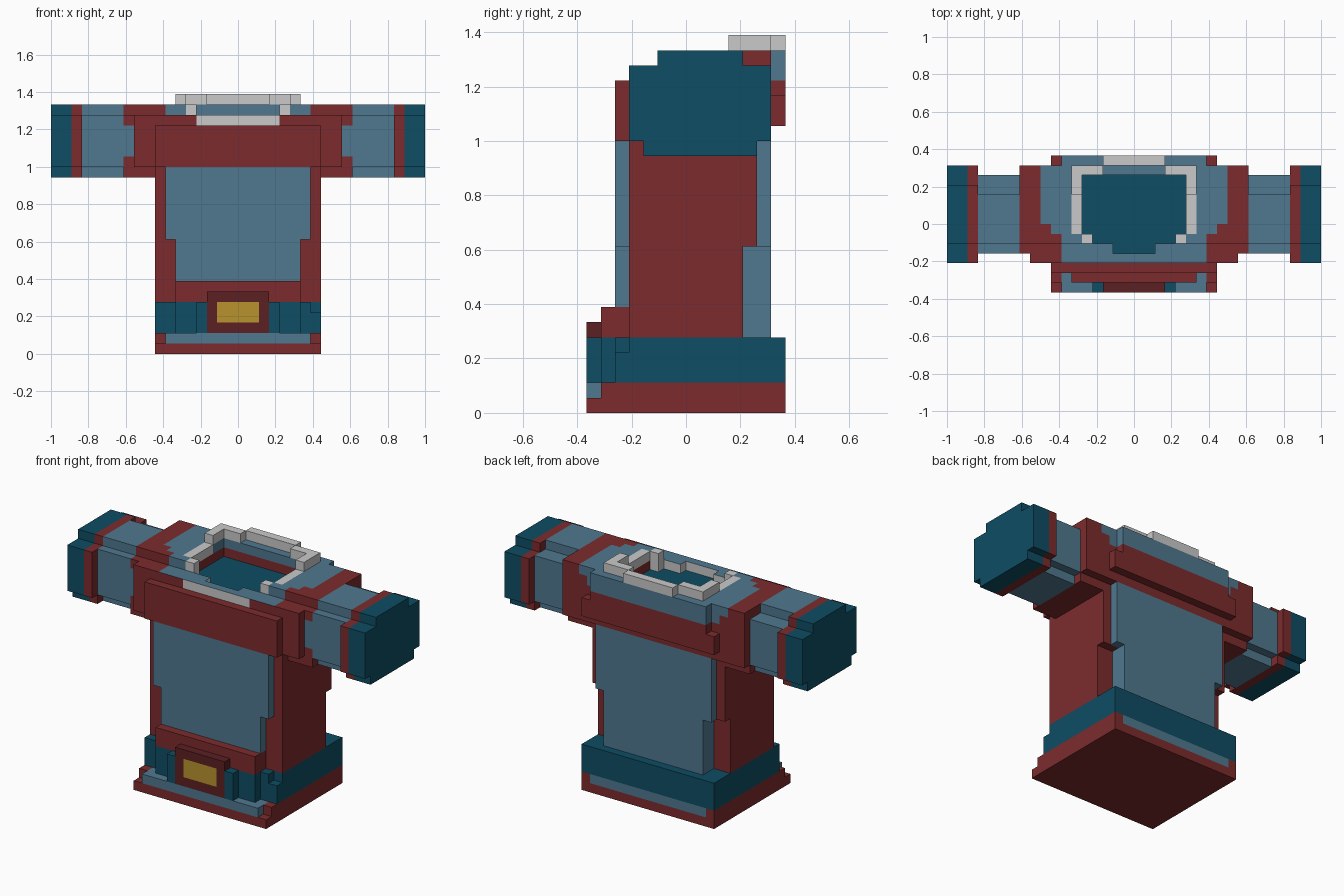
import bpy, bmesh

if "Cube" in bpy.data.objects:
    bpy.data.objects.remove(bpy.data.objects["Cube"])

# Cell size along each axis
SX, SY, SZ = 1 / 18, 0.0522, 1 / 18

COLOURS = {
    "slate_blue": (0.080, 0.188, 0.275, 1),
    "red": (0.202, 0.024, 0.026, 1),
    "teal": (0.0044, 0.074, 0.125, 1),
    "white": (0.59, 0.59, 0.59, 1),
    "dark_red": (0.107, 0.0144, 0.0168, 1),
    "gold": (0.479, 0.287, 0.027, 1),
}
MATS = {}
for name, rgba in COLOURS.items():
    MATS[name] = bpy.data.materials.new(name)
    MATS[name].diffuse_color = rgba
INDEX = {n: i for i, n in enumerate(COLOURS)}

cells = {}   # (x, y, z) -> (part, colour)
paints = {}  # (cell, direction) -> colour


def region(x, y, z):
    """Cells of a box; an x range starting above zero is mirrored."""
    for i in range(*x):
        for j in range(*y):
            for k in range(*z):
                yield i, j, k
                if x[0] > 0:
                    yield -i - 1, j, k


def fill(part, colour, x, y, z):
    for c in region(x, y, z):
        cells[c] = (part, colour)


def clear(x, y, z):
    for c in region(x, y, z):
        cells.pop(c, None)


def paint(direction, colour, x, y, z):
    for c in region(x, y, z):
        paints[c, direction] = colour


# Hem
fill("hem", "red", (-8, 8), (-7, 7), (0, 1))
fill("hem", "red", (-8, 8), (-6, 7), (1, 2))
fill("hem", "slate_blue", (-7, 7), (-7, -5), (1, 2))
paint((0, 1, 0), "slate_blue", (-7, 7), (6, 7), (1, 2))

# Belt with front pouches and a notch at one corner
fill("belt", "teal", (-8, 8), (-5, 7), (2, 5))
fill("belt", "teal", (-6, 6), (-6, -5), (2, 5))
fill("belt", "teal", (3, 4), (-7, -6), (2, 5))
clear((7, 8), (-5, -4), (4, 5))
fill("belt", "teal", (-8, -7), (-5, -4), (4, 5))

# Buckle
fill("buckle", "dark_red", (-3, 3), (-7, -6), (2, 6))
paint((0, -1, 0), "gold", (-2, 2), (-7, -6), (3, 5))

# Torso body
fill("body", "red", (-8, 8), (-4, 4), (5, 18))
fill("body", "red", (-8, 8), (4, 5), (11, 18))
fill("waist_band", "red", (-6, 6), (-6, -4), (5, 7))

# Front and back panels
fill("front_panel", "slate_blue", (-6, 6), (-5, -4), (7, 11))
fill("front_panel", "slate_blue", (-7, 7), (-5, -4), (11, 18))
fill("back_panel", "slate_blue", (-6, 6), (4, 6), (5, 11))
fill("back_panel", "slate_blue", (-7, 7), (5, 6), (11, 18))

# Sleeves: stepped octagonal section
fill("sleeves", "slate_blue", (11, 15), (-3, 5), (18, 23))
fill("sleeves", "slate_blue", (11, 15), (-2, 3), (23, 24))
fill("sleeves", "slate_blue", (11, 15), (-2, 4), (17, 18))

# Cuffs: red ring then teal end
for colour, span in (("red", (15, 16)), ("teal", (16, 18))):
    fill("cuffs", colour, span, (-4, 6), (18, 23))
    fill("cuffs", colour, span, (-2, 4), (23, 24))
    fill("cuffs", colour, span, (-3, 5), (17, 18))

# Shoulders
fill("shoulders", "red", (-10, 10), (-4, 6), (18, 23))
fill("shoulders", "red", (8, 11), (-3, 5), (17, 18))
fill("shoulders", "red", (10, 11), (-3, 6), (18, 23))
fill("shoulders", "red", (-11, 11), (-2, 6), (23, 24))
paint((0, -1, 0), "slate_blue", (10, 11), (-3, -2), (19, 22))

# Yoke colour on the top of the shoulders, widening to the back
for y, half in (((-2, -1), 7), ((-1, 0), 8), ((0, 6), 9)):
    fill("yoke", "slate_blue", (-half, half), y, (23, 24))
paint((0, 0, 1), "slate_blue", (-7, 7), (-4, -2), (22, 23))
paint((0, 1, 0), "slate_blue", (-8, 8), (5, 6), (22, 23))

# Chest and upper back bands
fill("chest_band", "red", (-8, 8), (-5, -4), (18, 22))
fill("back_band", "red", (-8, 8), (6, 7), (19, 21))
fill("back_band", "red", (-7, 7), (6, 7), (21, 22))
fill("back_band", "slate_blue", (-7, 7), (6, 7), (22, 24))

# Neck opening with teal lining
clear((-5, 5), (-2, 5), (22, 24))
clear((-4, 4), (-3, -2), (22, 24))
paint((0, 0, 1), "teal", (-5, 5), (-3, 5), (21, 22))

# Collar
fill("collar", "white", (-4, 4), (-4, -3), (22, 23))
fill("collar", "white", (2, 5), (-3, -2), (22, 23))
fill("collar", "white", (4, 5), (-2, -1), (22, 24))
fill("collar", "white", (5, 6), (-1, 3), (23, 24))
fill("collar", "white", (5, 6), (3, 6), (24, 25))
fill("collar", "white", (3, 6), (5, 6), (24, 25))
fill("collar", "white", (-3, 3), (6, 7), (24, 25))

# Skin each part with its outward faces only
DIRS = [(1, 0, 0), (-1, 0, 0), (0, 1, 0), (0, -1, 0), (0, 0, 1), (0, 0, -1)]


def corners(c, d):
    axis = [i for i in range(3) if d[i]][0]
    u, v = (axis + 1) % 3, (axis + 2) % 3
    loop = [(0, 0), (1, 0), (1, 1), (0, 1)]
    if d[axis] < 0:
        loop.reverse()
    for a, b in loop:
        p = list(c)
        p[axis] += d[axis] > 0
        p[u] += a
        p[v] += b
        yield tuple(p)


for part in dict.fromkeys(p for p, _ in cells.values()):
    bm = bmesh.new()
    verts = {}
    for c, (owner, colour) in cells.items():
        if owner != part:
            continue
        for d in DIRS:
            if tuple(c[i] + d[i] for i in range(3)) in cells:
                continue
            quad = []
            for p in corners(c, d):
                if p not in verts:
                    verts[p] = bm.verts.new((p[0] * SX, p[1] * SY, p[2] * SZ))
                quad.append(verts[p])
            face = bm.faces.new(quad)
            face.material_index = INDEX[paints.get((c, d), colour)]
    bm.normal_update()
    bmesh.ops.dissolve_limit(bm, angle_limit=0.01, verts=bm.verts[:],
                             edges=bm.edges[:], delimit={'MATERIAL'})
    mesh = bpy.data.meshes.new(part)
    bm.to_mesh(mesh)
    bm.free()
    for m in MATS.values():
        mesh.materials.append(m)
    bpy.context.collection.objects.link(bpy.data.objects.new(part, mesh))

for m in bpy.data.materials:
    if m.users and not m.is_grease_pencil:
        m.use_nodes = True
        m.node_tree.nodes["Principled BSDF"].inputs["Base Color"].default_value = m.diffuse_color
